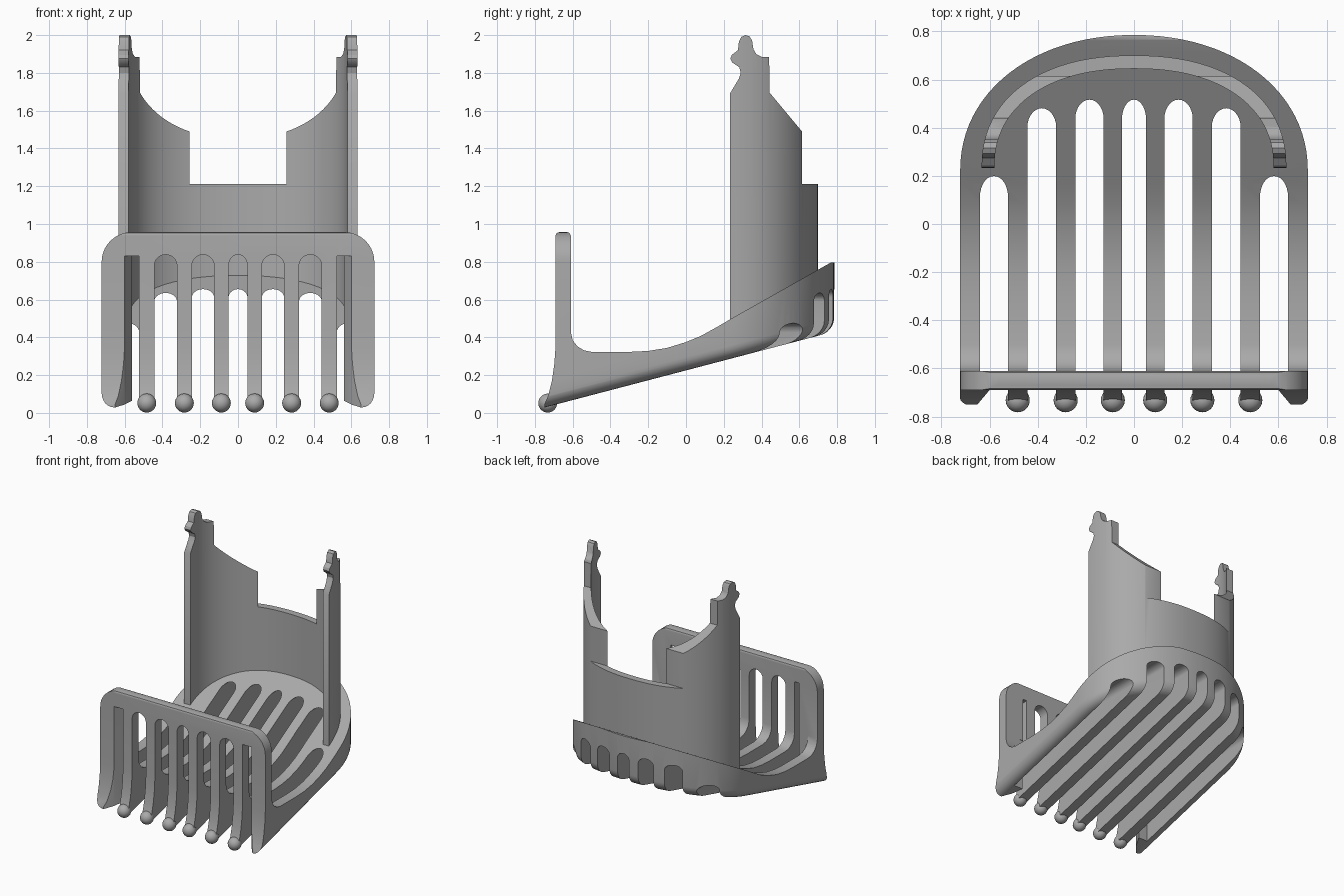
import bpy, bmesh, math

if "Cube" in bpy.data.objects:
    bpy.data.objects.remove(bpy.data.objects["Cube"])

grey = bpy.data.materials.new("grey_plastic")
grey.diffuse_color = (0.40, 0.40, 0.40, 1)
grey.use_nodes = True
grey.node_tree.nodes["Principled BSDF"].inputs["Base Color"].default_value = grey.diffuse_color


def finish(name, bm):
    bmesh.ops.recalc_face_normals(bm, faces=bm.faces)
    me = bpy.data.meshes.new(name)
    bm.to_mesh(me)
    bm.free()
    me.materials.append(grey)
    ob = bpy.data.objects.new(name, me)
    bpy.context.collection.objects.link(ob)
    return ob


def loft(name, rings, closed=False):
    """Skin rings of points; cap the ends or join last ring to first."""
    bm = bmesh.new()
    vs = [[bm.verts.new(p) for p in r] for r in rings]
    n = len(vs[0])
    pairs = list(zip(vs, vs[1:]))
    if closed:
        pairs.append((vs[-1], vs[0]))
    else:
        bm.faces.new(vs[0])
        bm.faces.new(vs[-1])
    for a, b in pairs:
        for i in range(n):
            j = (i + 1) % n
            bm.faces.new((a[i], a[j], b[j], b[i]))
    return finish(name, bm)


def prism(name, pts, axis, lo, hi):
    place = {"x": lambda p, t: (t, p[0], p[1]),
             "y": lambda p, t: (p[0], t, p[1]),
             "z": lambda p, t: (p[0], p[1], t)}[axis]
    return loft(name, [[place(p, t) for p in pts] for t in (lo, hi)])


def boolean(ob, tool, op):
    m = ob.modifiers.new("cut", "BOOLEAN")
    m.operation, m.solver, m.object = op, "EXACT", tool
    bpy.context.view_layer.objects.active = ob
    bpy.ops.object.modifier_apply(modifier=m.name)
    bpy.data.objects.remove(tool)


def smooth(ob, angle=32):
    bpy.ops.object.select_all(action="DESELECT")
    ob.select_set(True)
    bpy.context.view_layer.objects.active = ob
    bpy.ops.object.shade_smooth_by_angle(angle=math.radians(angle))


def half_oval(a, b, cy, power, steps=48):
    pts = []
    for i in range(steps + 1):
        t = math.pi * i / steps
        c, s = math.cos(t), max(math.sin(t), 0)
        pts.append((math.copysign(a * abs(c) ** (2 / power), c),
                    cy + b * s ** (2 / power)))
    return pts


# Comb body: plan outline lofted upward from a sloping, rounded underside
def outline(d, h, top=None):
    pts = [(0.722 - d, -0.95)] + half_oval(0.722 - d, 0.565 - d, 0.22, 2.1)
    pts.append((d - 0.722, -0.95))
    return [(x, y, top if top else 0.225 + 0.262 * y + h) for x, y in pts]


R = 0.07
rings = []
for k in range(7):
    t = math.pi / 2 * k / 6
    rings.append(outline(R * (1 - math.sin(t)), R * (1 - math.cos(t))))
body = loft("comb_body", rings + [outline(0, 0, 1.2)])

# Side profile: sloping rim, dished floor and upright front
side = [(-0.755, -0.3), (0.9, -0.3), (0.9, 0.797), (0.765, 0.795), (0.25, 0.505),
        (0.17, 0.458), (0.08, 0.408), (0, 0.375), (-0.1, 0.344), (-0.2, 0.328),
        (-0.3, 0.323), (-0.5, 0.323), (-0.54, 0.331), (-0.575, 0.352),
        (-0.6, 0.385), (-0.61, 0.43), (-0.61, 0.94), (-0.616, 0.952),
        (-0.63, 0.957), (-0.67, 0.957), (-0.684, 0.952), (-0.69, 0.94),
        (-0.69, 0.36), (-0.697, 0.26), (-0.71, 0.17), (-0.73, 0.09), (-0.75, 0.045)]
boolean(body, prism("side_cutter", side, "x", -1, 1), "INTERSECT")

# Front profile: rounded top corners and rounded feet
front = [(0.8, 0.1), (0.65, 0.01), (-0.65, 0.01), (-0.8, 0.1), (-0.8, 0.795)]
arc = [(0.564 + 0.158 * math.cos(math.pi / 2 * i / 10),
        0.799 + 0.158 * math.sin(math.pi / 2 * i / 10)) for i in range(11)]
front = ([(-0.8, -0.3), (-0.8, 0.799)] + [(-x, z) for x, z in arc]
         + arc[::-1] + [(0.8, 0.799), (0.8, -0.3)])
boolean(body, prism("front_cutter", front, "y", -1.2, 1.2), "INTERSECT")


# Slots between the teeth: level channels with arched ceilings
def channel(x0, x1, top, rise, y0, y1):
    c, w = (x0 + x1) / 2, (x1 - x0) / 2
    pts = [(x0, -0.5), (x1, -0.5)]
    pts += [(c + w * math.cos(math.pi * i / 14),
             top - rise + rise * math.sin(math.pi * i / 14)) for i in range(15)]
    boolean(body, prism("slot_cutter", pts, "y", y0, y1), "DIFFERENCE")


slots = [(-0.05, 0.05, 0.655), (0.126, 0.244, 0.655), (-0.244, -0.126, 0.655),
         (0.323, 0.443, 0.635), (-0.443, -0.323, 0.635)]
for x0, x1, top in slots:
    channel(x0, x1, top, 0.045, -0.6, 1)
    channel(x0, x1, 0.838, 0.06, -1, -0.55)
for s in (1, -1):
    x0, x1 = sorted((s * 0.523, s * 0.64))
    channel(x0, x1, 0.475, 0.05, -0.612, 1)
    # Outer front slot flares towards the front to chamfer the feet
    plan = [(0.523, -1), (0.68, -1), (0.655, -0.755), (0.6, -0.69),
            (0.555, -0.6), (0.523, -0.6)]
    boolean(body, prism("foot_cutter", [(s * x, y) for x, y in plan],
                        "z", -0.5, 0.83), "DIFFERENCE")
smooth(body)

# Curved back wall standing on the floor, with two tall clip arms
outer = half_oval(0.633, 0.468, 0.232, 2.25)
inner = half_oval(0.58, 0.413, 0.232, 2.25)


def floor(y):
    return 0.505 + (y - 0.25) * 0.563 - 0.03


wall = loft("back_wall", [[(*o, floor(o[1])), (*i, floor(i[1])), (*i, 2.2), (*o, 2.2)]
                          for o, i in zip(outer, inner)])
arm = [(0.2, 0.2), (0.2, 1.63), (0.232, 1.69), (0.28, 1.77), (0.29, 1.8), (0.282, 1.83),
       (0.245, 1.855), (0.235, 1.875), (0.242, 1.895), (0.275, 1.92), (0.28, 1.965),
       (0.292, 1.99), (0.315, 2.0), (0.338, 1.992), (0.35, 1.97), (0.357, 1.925),
       (0.372, 1.9), (0.4, 1.885), (0.44, 1.885), (0.443, 1.695), (0.614, 1.49),
       (0.614, 1.213), (0.9, 1.213), (0.9, 0.2)]
boolean(wall, prism("arm_cutter", arm, "x", -1, 1), "INTERSECT")
smooth(wall)

# Rounded tip on each tooth
for x in (0.088, 0.284, 0.483):
    for s in (1, -1):
        bpy.ops.mesh.primitive_uv_sphere_add(segments=24, ring_count=14, radius=0.05,
                                             location=(s * x, -0.732, 0.052))
        tip = bpy.context.object
        tip.name = "tooth_tip"
        tip.data.materials.append(grey)
        smooth(tip)
